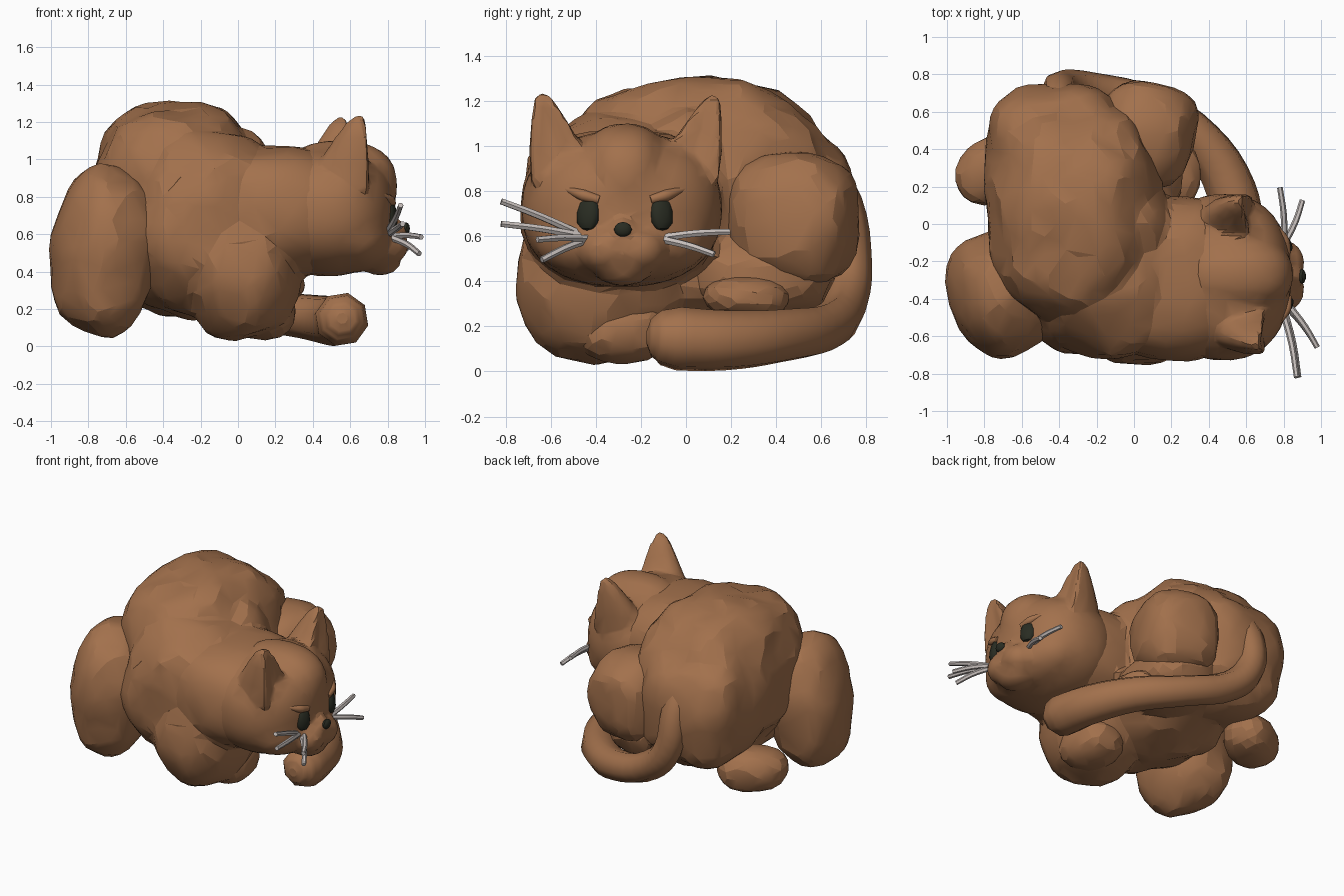
import bpy, bmesh, math
from mathutils import Vector, Euler, noise
from mathutils.bvhtree import BVHTree

if "Cube" in bpy.data.objects:
    bpy.data.objects.remove(bpy.data.objects["Cube"])


def material(name, rgb):
    m = bpy.data.materials.new(name)
    m.diffuse_color = (*rgb, 1)
    m.use_nodes = True
    m.node_tree.nodes["Principled BSDF"].inputs["Base Color"].default_value = m.diffuse_color
    return m


FUR = material("brown_fur", (0.365, 0.165, 0.073))
DARK = material("dark_eyes", (0.022, 0.025, 0.016))
GREY = material("grey_whiskers", (0.56, 0.51, 0.49))


def blob(bm, c, r, p=2.0, rot=(0, 0, 0), rough=0.0, sub=4):
    """Rounded (p=2) to boxy (p>2) ellipsoid with carved roughness."""
    e = Euler([math.radians(a) for a in rot])
    vs = bmesh.ops.create_icosphere(bm, subdivisions=sub, radius=1)["verts"]
    for v in vs:
        d = v.co.normalized()
        k = sum(abs(a) ** p for a in d) ** (-1 / p)
        q = Vector(d[i] * k * r[i] for i in range(3))
        q.rotate(e)
        q += Vector(c)
        n = noise.noise(q * 4.5) + 0.4 * noise.noise(q * 11)
        v.co = q + (q - Vector(c)) * rough * n


def ear(bm, base, tip, ry, rx):
    """Tapered ear, scooped flat on its front face."""
    base, tip = Vector(base), Vector(tip)
    rings = []
    for t, s in ((0, 1), (0.35, 0.82), (0.7, 0.51), (0.9, 0.31), (1, 0.14)):
        c = base.lerp(tip, t)
        ring = []
        for i in range(14):
            a = math.tau * i / 14
            x, y = math.cos(a), math.sin(a)
            x = x * 0.15 + 0.2 * abs(y) if x > 0 else x
            ring.append(bm.verts.new(c + Vector((x * rx * s, y * ry * s, 0))))
        rings.append(ring)
    for a, b in zip(rings, rings[1:]):
        for i in range(14):
            j = (i + 1) % 14
            bm.faces.new((a[i], a[j], b[j], b[i]))
    bm.faces.new(rings[-1])
    bm.faces.new(rings[0][::-1])


def finish(name, bm, mat, voxel=0, smooth=0, ratio=1.0, angle=30):
    """Turn a bmesh into an object, optionally fused into one skin."""
    me = bpy.data.meshes.new(name)
    bm.to_mesh(me)
    bm.free()
    ob = bpy.data.objects.new(name, me)
    bpy.context.collection.objects.link(ob)
    if voxel:
        m = ob.modifiers.new("fuse", "REMESH")
        m.mode, m.voxel_size = "VOXEL", voxel
        m = ob.modifiers.new("soften", "SMOOTH")
        m.iterations, m.factor = smooth, 0.5
        m = ob.modifiers.new("facet", "DECIMATE")
        m.ratio = ratio
        dg = bpy.context.evaluated_depsgraph_get()
        me = bpy.data.meshes.new_from_object(ob.evaluated_get(dg))
        ob.modifiers.clear()
        ob.data = me
    ob.data.materials.clear()
    ob.data.materials.append(mat)
    bpy.ops.object.select_all(action="DESELECT")
    ob.select_set(True)
    bpy.context.view_layer.objects.active = ob
    bpy.ops.object.shade_smooth_by_angle(angle=math.radians(angle))
    return ob


def part(name, blobs, mat=FUR, voxel=0.025, smooth=2, ratio=0.06, angle=15,
         extra=None):
    bm = bmesh.new()
    for b in blobs:
        blob(bm, *b)
    if extra:
        extra(bm)
    return finish(name, bm, mat, voxel, smooth, ratio, angle)


def tube(name, pts, radii, mat, res=3, steps=6):
    cu = bpy.data.curves.new(name, "CURVE")
    cu.dimensions, cu.bevel_depth, cu.bevel_resolution = "3D", 1, res
    cu.use_fill_caps, cu.resolution_u = True, steps
    sp = cu.splines.new("BEZIER")
    sp.bezier_points.add(len(pts) - 1)
    for bp, p, r in zip(sp.bezier_points, pts, radii):
        bp.co, bp.radius = p, r
        bp.handle_left_type = bp.handle_right_type = "AUTO"
    tmp = bpy.data.objects.new(name, cu)
    bpy.context.collection.objects.link(tmp)
    dg = bpy.context.evaluated_depsgraph_get()
    bm = bmesh.new()
    me = bpy.data.meshes.new_from_object(tmp.evaluated_get(dg))
    bm.from_mesh(me)
    bpy.data.objects.remove(tmp)
    return finish(name, bm, mat, angle=50)


# Body: humped back, hip, belly, shoulder, chest and neck fused together
part("body", [
    ((-0.33, 0.07, 0.79), (0.46, 0.61, 0.515), 2.4, (0, 0, 0), 0.09),
    ((-0.41, 0.40, 0.70), (0.38, 0.345, 0.40), 2.8, (0, 0, 0), 0.08),
    ((-0.25, -0.05, 0.47), (0.42, 0.42, 0.31), 2.3, (0, 0, 0), 0.10),
    ((0.00, 0.34, 0.43), (0.27, 0.32, 0.20), 2.3, (0, 0, 0), 0.10),
    ((-0.15, -0.31, 0.66), (0.43, 0.41, 0.49), 2.4, (0, 16, 0), 0.09),
    ((0.02, -0.38, 0.44), (0.32, 0.385, 0.41), 2.1, (0, 0, 0), 0.09),
    ((0.22, -0.295, 0.72), (0.42, 0.44, 0.35), 2.5, (0, 0, 0), 0.04),
    ((-0.02, 0.0, 0.77), (0.22, 0.25, 0.40), 2.2, (0, 0, 0), 0.09),
])
# Haunches, one at the back and one tucked at the side
part("rear_haunch", [
    ((-0.72, -0.375, 0.51), (0.265, 0.335, 0.455), 2.4, (0, 5, 20), 0.08)])
part("side_haunch", [
    ((0.06, 0.48, 0.67), (0.27, 0.29, 0.30), 2.5, (0, 0, -12), 0.08)])
# Paws
part("side_paw", [
    ((0.20, 0.27, 0.33), (0.16, 0.19, 0.095), 2.2, (0, 0, 0), 0.06)],
    ratio=0.15)
part("back_paw", [
    ((-0.74, 0.30, 0.28), (0.23, 0.17, 0.15), 2.3, (0, 0, 35), 0.06)],
    ratio=0.1)
part("front_paw", [
    ((0.12, -0.28, 0.18), (0.19, 0.22, 0.145), 2.3, (0, 0, 0), 0.06)],
    ratio=0.1)

# Tail: down the far side, wrapping round to a blunt tip at the front
tube("tail", [(-0.40, 0.56, 0.96), (-0.40, 0.69, 0.74), (-0.37, 0.725, 0.49),
              (-0.22, 0.71, 0.32), (0.10, 0.625, 0.20), (0.36, 0.44, 0.16),
              (0.52, 0.18, 0.138), (0.555, -0.03, 0.145),
              (0.557, -0.11, 0.15), (0.557, -0.155, 0.15),
              (0.557, -0.175, 0.15)],
     (0.08, 0.095, 0.10, 0.10, 0.105, 0.12, 0.137, 0.145, 0.125, 0.085, 0.03),
     FUR, 2, 4)


# Head: skull, brow, cheeks, muzzle, chin and ears fused together
def ears(bm):
    ear(bm, (0.635, -0.535, 0.84), (0.665, -0.64, 1.235), 0.155, 0.27)
    ear(bm, (0.575, -0.01, 0.84), (0.565, 0.12, 1.225), 0.155, 0.26)


head = part("head", [
    ((0.48, -0.285, 0.72), (0.36, 0.445, 0.345), 2.3),
    ((0.54, -0.27, 0.86), (0.31, 0.20, 0.24), 2.4),
    ((0.60, -0.285, 0.60), (0.24, 0.39, 0.205), 2.2),
    ((0.785, -0.35, 0.54), (0.125, 0.125, 0.105), 2.1),
    ((0.785, -0.21, 0.54), (0.125, 0.125, 0.105), 2.1),
    ((0.79, -0.28, 0.615), (0.12, 0.08, 0.075), 2.0),
    ((0.76, -0.28, 0.455), (0.11, 0.13, 0.075), 2.0),
], voxel=0.018, smooth=3, ratio=0.09, angle=22, extra=ears)

# Face details sit on the head surface
skin = BVHTree.FromObject(head, bpy.context.evaluated_depsgraph_get())


def on_face(y, z, lift=0.0):
    hit = skin.ray_cast(Vector((2, y, z)), Vector((-1, 0, 0)))[0]
    return Vector(((hit.x if hit else 0.8) + lift, y, z))


for side, y in (("left", -0.435), ("right", -0.108)):
    s = -1 if y < -0.28 else 1
    eye = bmesh.new()
    blob(eye, on_face(y, 0.70, -0.010), (0.03, 0.052, 0.075), 2.6,
         (0, -8, s * 24), 0, 2)
    finish(side + "_eye", eye, DARK)
    tube(side + "_brow",
         [on_face(y - s * 0.05, 0.762, -0.008), on_face(y + s * 0.02, 0.782, -0.004),
          on_face(y + s * 0.10, 0.81, -0.014)], (0.02, 0.026, 0.012), FUR)

nose = bmesh.new()
blob(nose, on_face(-0.28, 0.63, -0.006), (0.022, 0.04, 0.034), 2.0,
     (0, 0, 0), 0, 2)
finish("nose", nose, DARK)

# Whiskers: root and end points
for i, (a, b) in enumerate([
    ((-0.47, 0.61), (0.87, -0.82, 0.755)),
    ((-0.46, 0.60), (0.88, -0.82, 0.655)),
    ((-0.44, 0.59), (0.98, -0.66, 0.585)),
    ((-0.45, 0.58), (0.97, -0.64, 0.495)),
    ((-0.10, 0.595), (0.78, 0.195, 0.62)),
    ((-0.10, 0.585), (0.90, 0.125, 0.52)),
]):
    root = on_face(*a, -0.02)
    mid = root.lerp(Vector(b), 0.5) + Vector((0.01, 0, 0.006))
    tube(f"whisker_{i + 1}", [root, mid, b], (0.018, 0.017, 0.015), GREY, 1, 3)
